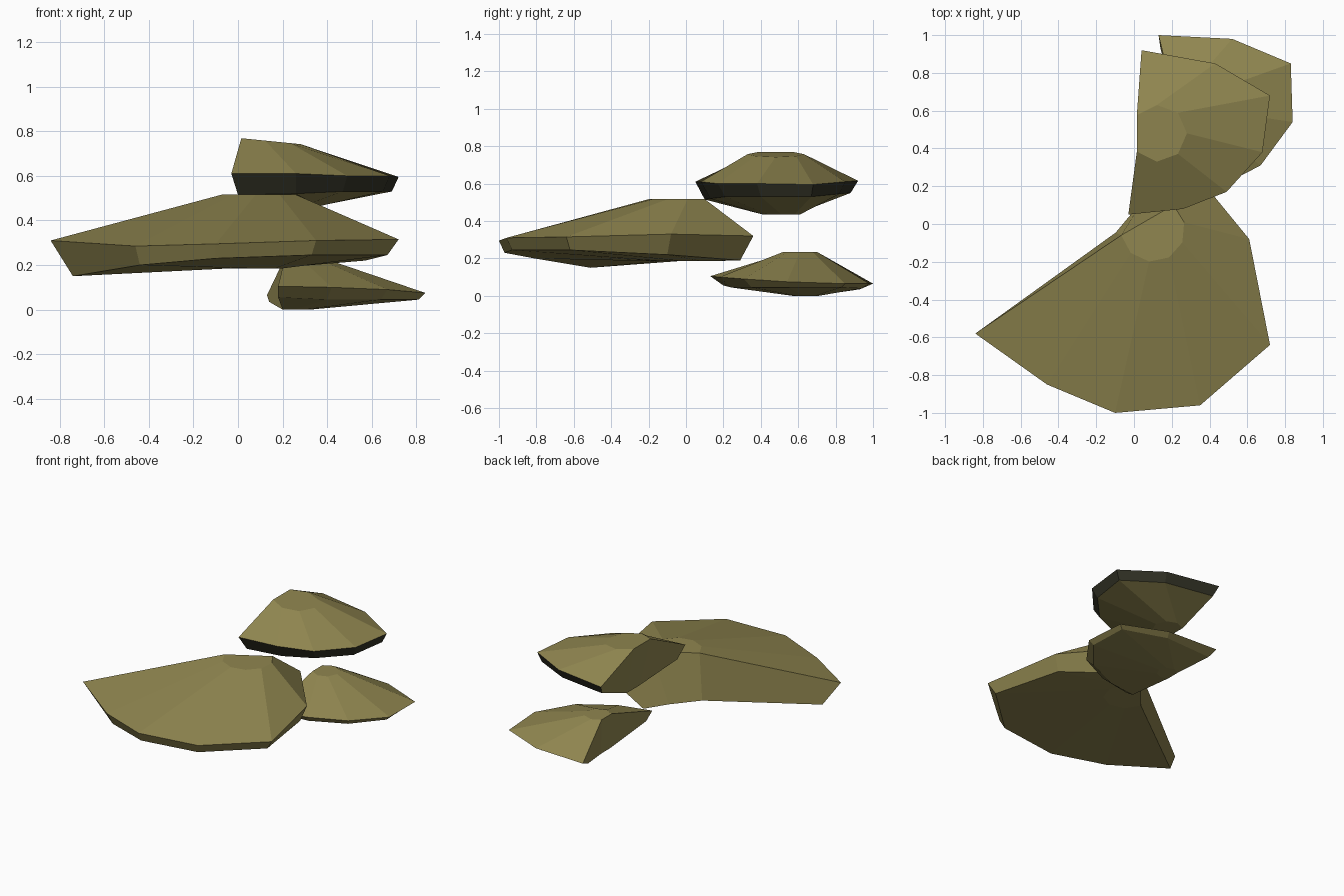
import bpy
import bmesh
from math import cos, sin, radians

default_cube = bpy.data.objects.get("Cube")
if default_cube:
    bpy.data.objects.remove(default_cube, do_unlink=True)


def make_material(name, colour):
    material = bpy.data.materials.new(name)
    material.use_nodes = True
    material.diffuse_color = (*colour, 1)
    shader = material.node_tree.nodes["Principled BSDF"]
    shader.inputs["Base Color"].default_value = (*colour, 1)
    shader.inputs["Roughness"].default_value = 0.9
    return material


olive = make_material("olive", (0.28, 0.24, 0.08))
dark_rim = make_material("dark rim", (0.032, 0.032, 0.019))


def arc(centre, radius, start, end, height, tilt=0.0, count=7):
    """Open arc of points, tilted down along x."""
    points = []
    for i in range(count):
        angle = radians(start + (end - start) * i / (count - 1))
        offset = radius * cos(angle)
        points.append((centre[0] + offset, centre[1] + radius * sin(angle),
                       height - tilt * offset))
    return points


def make_cap(name, crown, rim, lip, foot, band_material):
    """Shelf-shaped cap: four open rings skinned together, closed by a back wall."""
    bm = bmesh.new()
    rings = [[bm.verts.new(p) for p in ring] for ring in (crown, rim, lip, foot)]
    bm.faces.new(rings[0])
    bm.faces.new(rings[-1])
    for level, (upper, lower) in enumerate(zip(rings, rings[1:])):
        for i in range(len(upper) - 1):
            face = bm.faces.new((upper[i], lower[i], lower[i + 1], upper[i + 1]))
            # The outer edge between rim and lip is the band
            face.material_index = 1 if level == 1 else 0
    # Back wall, split at the crown corners
    top, edge, under, base = rings
    bm.faces.new((top[0], top[-1], base[-1], base[0]))
    for end in (0, -1):
        bm.faces.new((edge[end], top[end], base[end], under[end]))
    bmesh.ops.recalc_face_normals(bm, faces=bm.faces[:])
    mesh = bpy.data.meshes.new(name)
    bm.to_mesh(mesh)
    bm.free()
    mesh.materials.append(olive)
    mesh.materials.append(band_material)
    cap = bpy.data.objects.new(name, mesh)
    bpy.context.collection.objects.link(cap)
    return cap


# Large middle cap
make_cap(
    "middle_cap",
    arc((0.1, -0.03), 0.17, 190, 410, 0.517),
    [(-0.84, -0.58, 0.31), (-0.46, -0.85, 0.285), (-0.1, -1, 0.295),
     (0.35, -0.96, 0.31), (0.72, -0.64, 0.315), (0.61, -0.08, 0.33),
     (0.25, 0.36, 0.32)],
    [(-0.74, -0.51, 0.15), (-0.44, -0.81, 0.2), (-0.1, -0.97, 0.23),
     (0.33, -0.93, 0.245), (0.67, -0.62, 0.245), (0.57, -0.1, 0.22),
     (0.14, 0.29, 0.19)],
    arc((0.05, -0.02), 0.15, 190, 450, 0.185),
    olive)

# Upper cap with the dark band
make_cap(
    "upper_cap",
    arc((0.13, 0.48), 0.15, -140, 140, 0.757, 0.1),
    [(-0.03, 0.05, 0.61), (0.26, 0.08, 0.61), (0.49, 0.17, 0.6),
     (0.68, 0.38, 0.6), (0.72, 0.68, 0.595), (0.43, 0.85, 0.61),
     (0.04, 0.92, 0.615)],
    [(0, 0.1, 0.515), (0.26, 0.13, 0.52), (0.47, 0.21, 0.53),
     (0.65, 0.4, 0.53), (0.69, 0.67, 0.53), (0.42, 0.82, 0.545),
     (0.06, 0.88, 0.55)],
    arc((0.14, 0.51), 0.1, -135, 135, 0.435),
    dark_rim)

# Small lower cap
make_cap(
    "lower_cap",
    arc((0.28, 0.61), 0.09, -140, 140, 0.235),
    [(0.18, 0.13, 0.105), (0.42, 0.18, 0.1), (0.67, 0.31, 0.09),
     (0.84, 0.54, 0.075), (0.83, 0.85, 0.065), (0.52, 0.98, 0.065),
     (0.13, 1, 0.065)],
    [(0.18, 0.2, 0.055), (0.4, 0.24, 0.045), (0.64, 0.35, 0.045),
     (0.81, 0.55, 0.045), (0.8, 0.83, 0.045), (0.5, 0.94, 0.04),
     (0.14, 0.93, 0.035)],
    arc((0.25, 0.64), 0.07, -135, 135, 0),
    olive)
